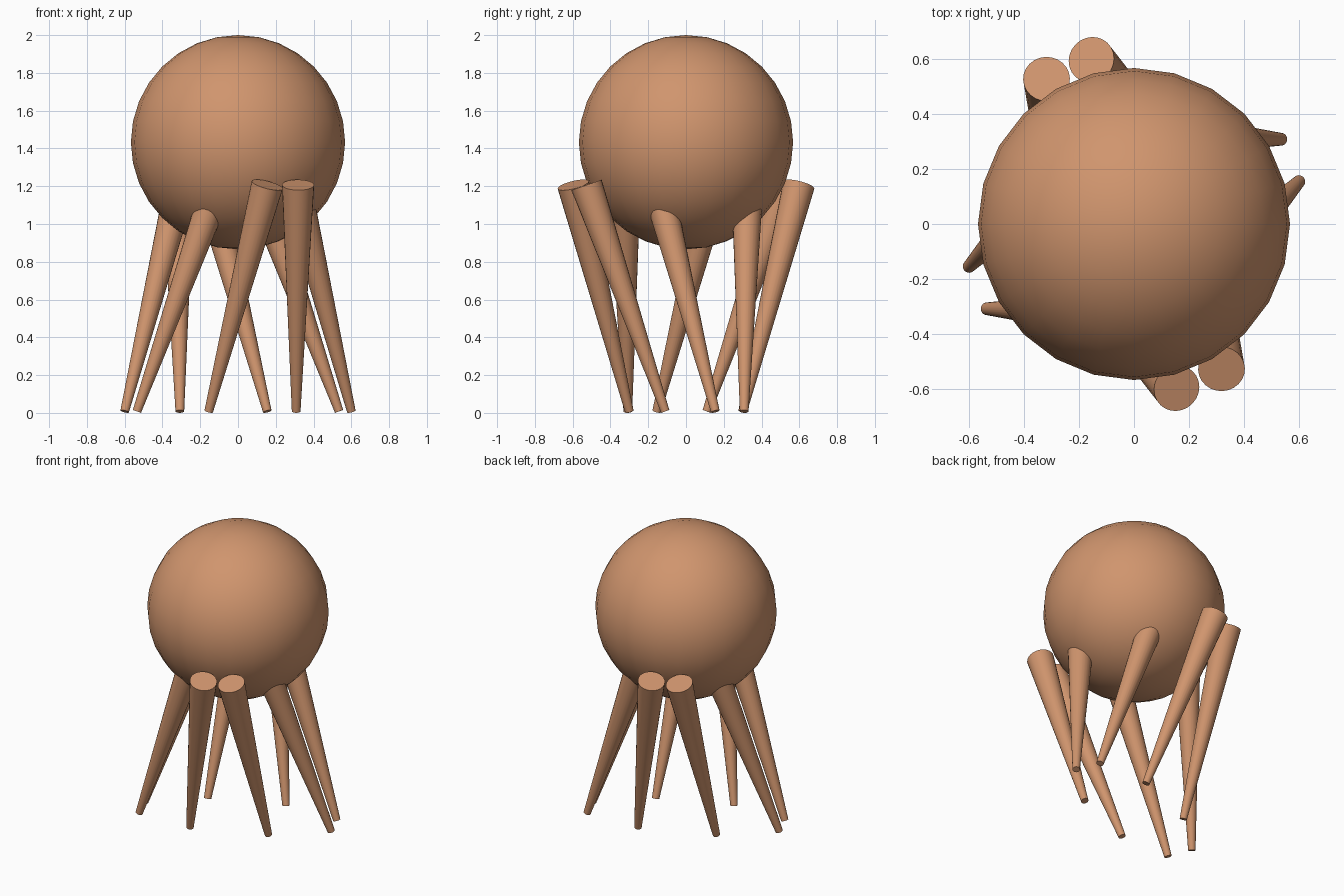
import bpy
import math
from mathutils import Vector

if "Cube" in bpy.data.objects:
    bpy.data.objects.remove(bpy.data.objects["Cube"], do_unlink=True)

# Single clay-brown material
CLAY = (0.63, 0.30, 0.155, 1.0)
clay = bpy.data.materials.new("clay_brown")
clay.use_nodes = True
clay.diffuse_color = CLAY
clay.node_tree.nodes["Principled BSDF"].inputs["Base Color"].default_value = CLAY


def finish(name, angle):
    obj = bpy.context.object
    obj.name = name
    obj.data.materials.append(clay)
    bpy.ops.object.shade_smooth_by_angle(angle=math.radians(angle))
    return obj


def leg(name, foot, top):
    """Tapered leg running from a thin foot up to a thick flat end."""
    a, b = Vector((*foot, 0.008)), Vector((*top, 1.207))
    axis = b - a
    bpy.ops.mesh.primitive_cone_add(
        vertices=24, radius1=0.023, radius2=0.085, depth=axis.length,
        location=(a + b) / 2,
        rotation=axis.to_track_quat('Z', 'Y').to_euler())
    finish(name, 40)


# Round body
bpy.ops.mesh.primitive_uv_sphere_add(segments=24, ring_count=16,
                                     radius=0.567, location=(0, 0, 1.433))
finish("body", 40)

# Four legs, each repeated half a turn around the body: foot xy, top xy
LEGS = {
    "crossing_leg": ((-0.155, -0.30), (0.155, -0.597)),
    "straight_leg": ((0.308, -0.11), (0.318, -0.527)),
    "inner_leg": ((-0.535, -0.308), (-0.108, -0.325)),
    "outer_leg": ((-0.60, -0.155), (-0.303, 0.152)),
}
for name, (foot, top) in LEGS.items():
    for side, s in (("front", 1), ("back", -1)):
        leg(f"{side}_{name}", [s * c for c in foot], [s * c for c in top])
